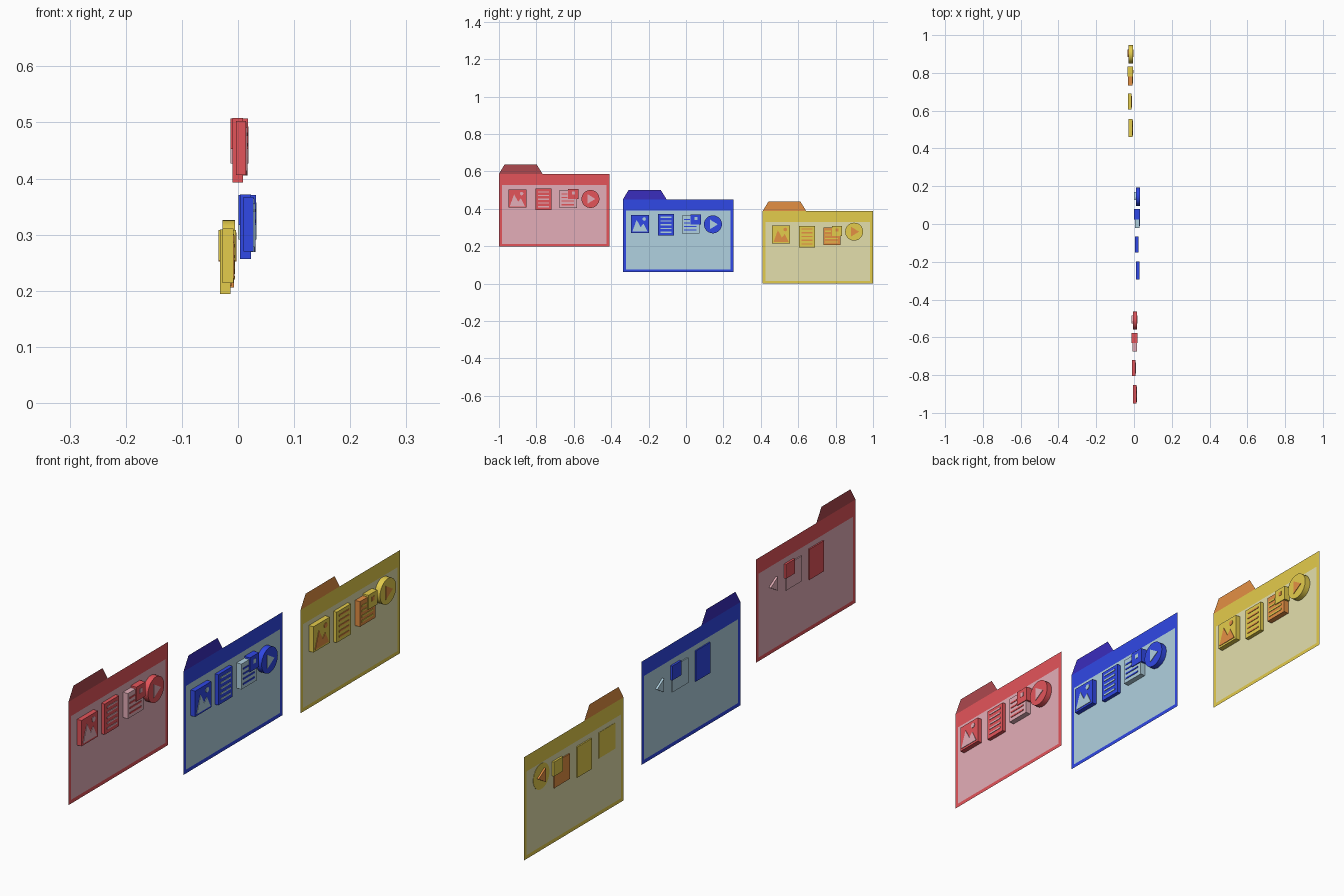
import bpy, math

if "Cube" in bpy.data.objects:
    bpy.data.objects.remove(bpy.data.objects["Cube"])


def material(name, rgb):
    # sRGB 0-255 to linear diffuse colour
    lin = [(c / 255 / 12.92) if c < 10 else ((c / 255 + 0.055) / 1.055) ** 2.4 for c in rgb]
    m = bpy.data.materials.new(name)
    m.diffuse_color = (*lin, 1)
    m.use_nodes = True
    m.node_tree.nodes["Principled BSDF"].inputs["Base Color"].default_value = m.diffuse_color
    return m


def make(name, verts, faces, mat):
    me = bpy.data.meshes.new(name)
    me.from_pydata(verts, [], faces)
    me.materials.append(mat)
    ob = bpy.data.objects.new(name, me)
    bpy.context.collection.objects.link(ob)
    return ob


def sheet(name, pts, x, mat):
    # flat outline in the y-z plane, facing +x
    return make(name, [(x, y, z) for y, z in pts], [range(len(pts))], mat)


def prism(name, pts, x0, x1, mat):
    # outline (counter-clockwise in y, z) extruded along x
    n = len(pts)
    verts = [(x, y, z) for x in (x0, x1) for y, z in pts]
    faces = [list(range(n))[::-1], list(range(n, 2 * n))]
    faces += [(i, (i + 1) % n, n + (i + 1) % n, n + i) for i in range(n)]
    return make(name, verts, faces, mat)


def rect(y0, y1, z0, z1):
    return [(y0, z0), (y1, z0), (y1, z1), (y0, z1)]


def circle(y, z, r, n):
    return [(y + r * math.cos(2 * math.pi * i / n), z + r * math.sin(2 * math.pi * i / n))
            for i in range(n)]


def folder(tag, x, y, z, main, pale, tab, accent, slide, dy=0.0, dz=0.0, back=0.001):
    W, H = 0.59, 0.388
    # folder sheet: frame with an opening, panel filling it, tab on top
    outer = rect(y, y + W, z, z + H)
    inner = rect(y + 0.015, y + W - 0.015, z + 0.014, z + 0.329)
    make(tag + "_folder_frame", [(x, a, b) for a, b in outer + inner],
         [(i, (i + 1) % 4, 4 + (i + 1) % 4, 4 + i) for i in range(4)], main)
    sheet(tag + "_folder_panel", inner, x, pale)
    sheet(tag + "_folder_tab", [(y, z + H), (y + 0.233, z + H), (y + 0.202, z + H + 0.05),
                                (y + 0.03, z + H + 0.05)], x, tab)

    # picture icon: block, mountains and sun
    iy, iz, s = y + 0.05 + dy, z + 0.207 + dz * 0.3, 0.097
    f = x + 0.019
    prism(tag + "_picture_block", rect(iy, iy + s, iz, iz + s), x + back, f, main)
    hills = [(0.08, 0.08), (0.92, 0.08), (0.7, 0.52), (0.54, 0.34), (0.32, 0.74)]
    prism(tag + "_picture_hills", [(iy + a * s, iz + b * s) for a, b in hills],
          f - 0.002, f + 0.002, accent)
    prism(tag + "_picture_sun", circle(iy + 0.73 * s, iz + 0.78 * s, 0.1 * s, 12),
          f - 0.002, f + 0.002, accent)

    # text document icon: block with five rules
    iy, iz, f = y + 0.195 + dy, z + 0.194, x + 0.014
    prism(tag + "_document_block", rect(iy, iy + 0.085, iz, iz + 0.115), x - 0.005, f, main)
    for i in range(5):
        b = iz + 0.015 + i * 0.02
        prism(tag + "_document_rule", rect(iy + 0.013, iy + 0.072, b, b + 0.006),
              f - 0.002, f + 0.002, accent)

    # slide icon: block with rules and a corner badge
    iy, iz, f = y + 0.324 + dy, z + 0.206, x + 0.02
    prism(tag + "_slide_block", rect(iy, iy + 0.093, iz, iz + 0.095), x - 0.004, f, slide)
    for i, w in enumerate((0.068, 0.068, 0.032, 0.032)):
        b = iz + 0.014 + i * 0.019
        prism(tag + "_slide_rule", rect(iy + 0.01, iy + 0.01 + w, b, b + 0.006),
              f - 0.002, f + 0.002, main)
    by, bz = iy + 0.046, iz + 0.048
    prism(tag + "_slide_badge", rect(by, by + 0.054, bz, bz + 0.054), x - 0.008, x + 0.023, main)
    prism(tag + "_badge_mark", rect(by + 0.02, by + 0.036, bz + 0.024, bz + 0.04),
          x + 0.021, x + 0.024, accent)

    # play icon: round disc with a triangle passing through it
    cy, cz = y + 0.489 + dy, z + 0.254 + dz
    disc = prism(tag + "_play_disc", circle(cy, cz, 0.048, 32), x + back, x + 0.022, main)
    for p in disc.data.polygons:
        p.use_smooth = len(p.vertices) == 4
    prism(tag + "_play_triangle", [(cy - 0.016, cz - 0.026), (cy + 0.026, cz),
                                   (cy - 0.016, cz + 0.026)], x - 0.008, x + 0.024, accent)


red = material("red", (228, 84, 90))
pink = material("pink", (228, 174, 184))
dark_red = material("dark red", (174, 72, 78))
blue = material("blue", (48, 72, 230))
pale_blue = material("pale blue", (176, 209, 224))
indigo = material("indigo", (58, 45, 190))
yellow = material("yellow", (228, 204, 76))
cream = material("cream", (228, 223, 172))
orange = material("orange", (228, 144, 68))

folder("red", -0.005, -1.0, 0.202, red, pink, dark_red, pink, pink)
folder("blue", 0.009, -0.337, 0.066, blue, pale_blue, indigo, pale_blue, pale_blue, dy=-0.008)
folder("yellow", -0.027, 0.41, 0.003, yellow, cream, orange, orange, orange,
       dz=0.024, back=-0.001)
for ob in bpy.data.objects:
    ob.location.z -= 0.003
